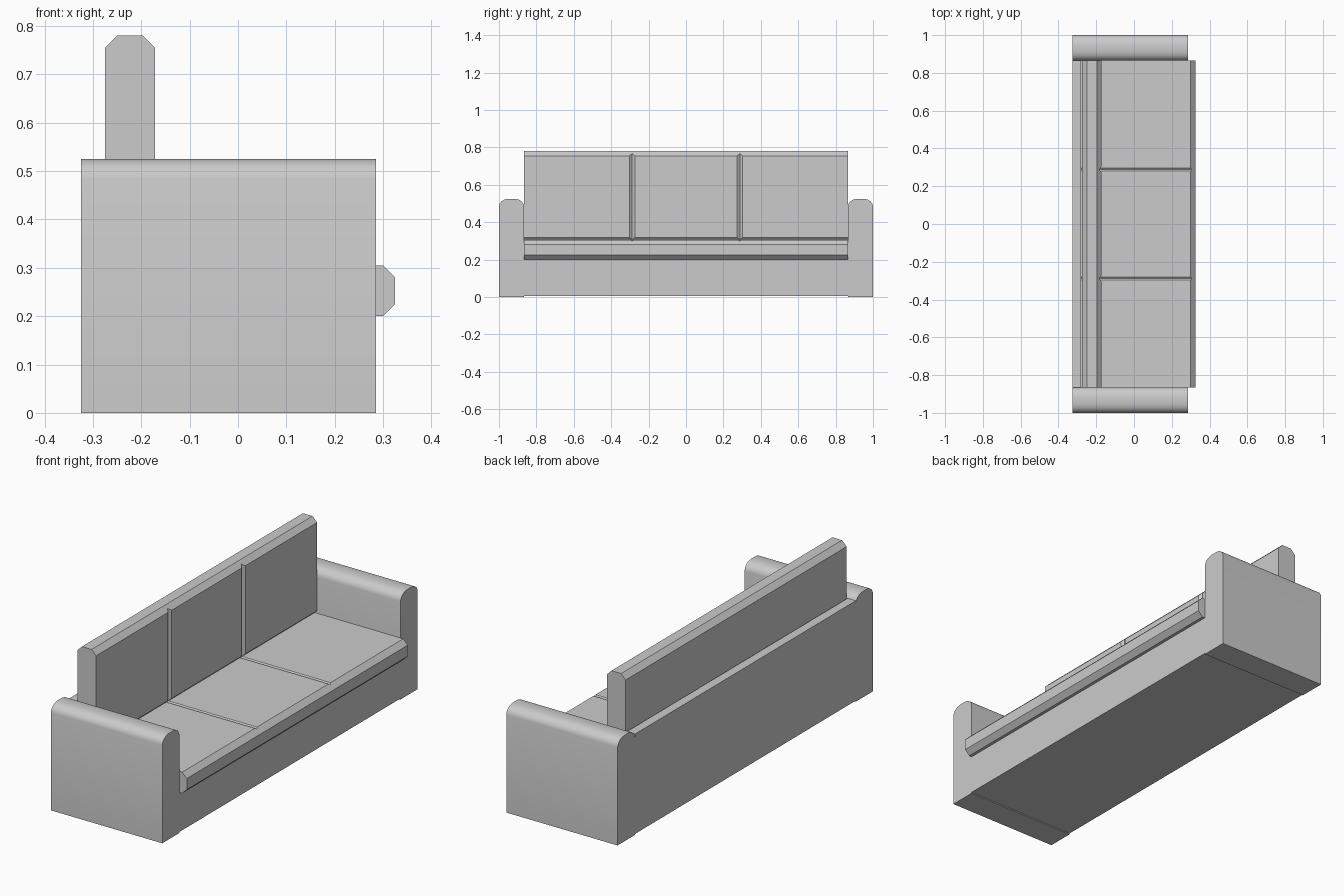
import bpy, bmesh

if "Cube" in bpy.data.objects:
    bpy.data.objects.remove(bpy.data.objects["Cube"])


def loft(name, sections):
    """Solid from closed outlines (lists of 3D points), with capped ends."""
    bm = bmesh.new()
    rings = [[bm.verts.new(p) for p in s] for s in sections]
    n = len(rings[0])
    for a, b in zip(rings, rings[1:]):
        for i in range(n):
            j = (i + 1) % n
            bm.faces.new((a[i], a[j], b[j], b[i]))
    bm.faces.new(rings[0])
    bm.faces.new(rings[-1])
    bmesh.ops.recalc_face_normals(bm, faces=bm.faces[:])
    mesh = bpy.data.meshes.new(name)
    bm.to_mesh(mesh)
    bm.free()
    ob = bpy.data.objects.new(name, mesh)
    bpy.context.collection.objects.link(ob)
    return ob


def box(name, x0, x1, y0, y1, z0, z1):
    ring = [(x0, y0), (x1, y0), (x1, y1), (x0, y1)]
    return loft(name, [[(x, y, z) for x, y in ring] for z in (z0, z1)])


def cushion(name, full, grooved, half_width):
    """Run an x-z profile along y, dipping to the grooved profile at two seams."""
    inner = 0.865
    stops = [(-inner, full)]
    for seam in (-0.288, 0.288):
        stops += [(seam - half_width, full), (seam, grooved), (seam + half_width, full)]
    stops.append((inner, full))
    return loft(name, [[(x, y, z) for x, z in prof] for y, prof in stops])


BACK, FRONT, INNER = -0.325, 0.285, 0.865

# Arms with softly rounded tops
half = [(0.0, 0.0), (0.0, 0.485), (0.004, 0.499), (0.013, 0.511), (0.027, 0.52), (0.046, 0.525)]
outline = half + [(0.135 - d, z) for d, z in reversed(half)]
for side, label in ((-1, "left"), (1, "right")):
    arm = loft("arm_" + label,
               [[(x, side * (1.0 - d), z) for d, z in outline] for x in (BACK, FRONT)])
    bpy.ops.object.select_all(action='DESELECT')
    arm.select_set(True)
    bpy.context.view_layer.objects.active = arm
    bpy.ops.object.shade_smooth_by_angle(angle=0.6)

# Base under the seat and rear panel
box("base", BACK, FRONT, -INNER, INNER, 0.005, 0.2)
box("rear_panel", BACK, -0.28, -INNER, INNER, 0.2, 0.5)

# Seat with chamfered front and faint seams
seat = [(-0.28, 0.2), (0.3, 0.2), (0.325, 0.225), (0.325, 0.28), (0.3, 0.305), (-0.28, 0.305)]
g = 0.006
seat_seam = seat[:4] + [(0.3 + g, 0.305 - g), (-0.28, 0.305 - g)]
cushion("seat", seat, seat_seam, 0.008)

# Backrest with chamfered edges and two V-shaped seams on the front
c = 0.025
xb, xf, zb, zt = -0.275, -0.172, 0.293, 0.78
rear = [(xb + c, zt), (xb, zt - c), (xb, zb + c), (xb + c, zb)]
g = 0.012
rest = rear + [(xf - c, zb), (xf, zb + c), (xf, zt - c), (xf - c, zt)]
rest_seam = rear + [(xf - c, zb), (xf - g, zb + c - g), (xf - g, zt - c + g), (xf - c, zt)]
cushion("backrest", rest, rest_seam, 0.015)
